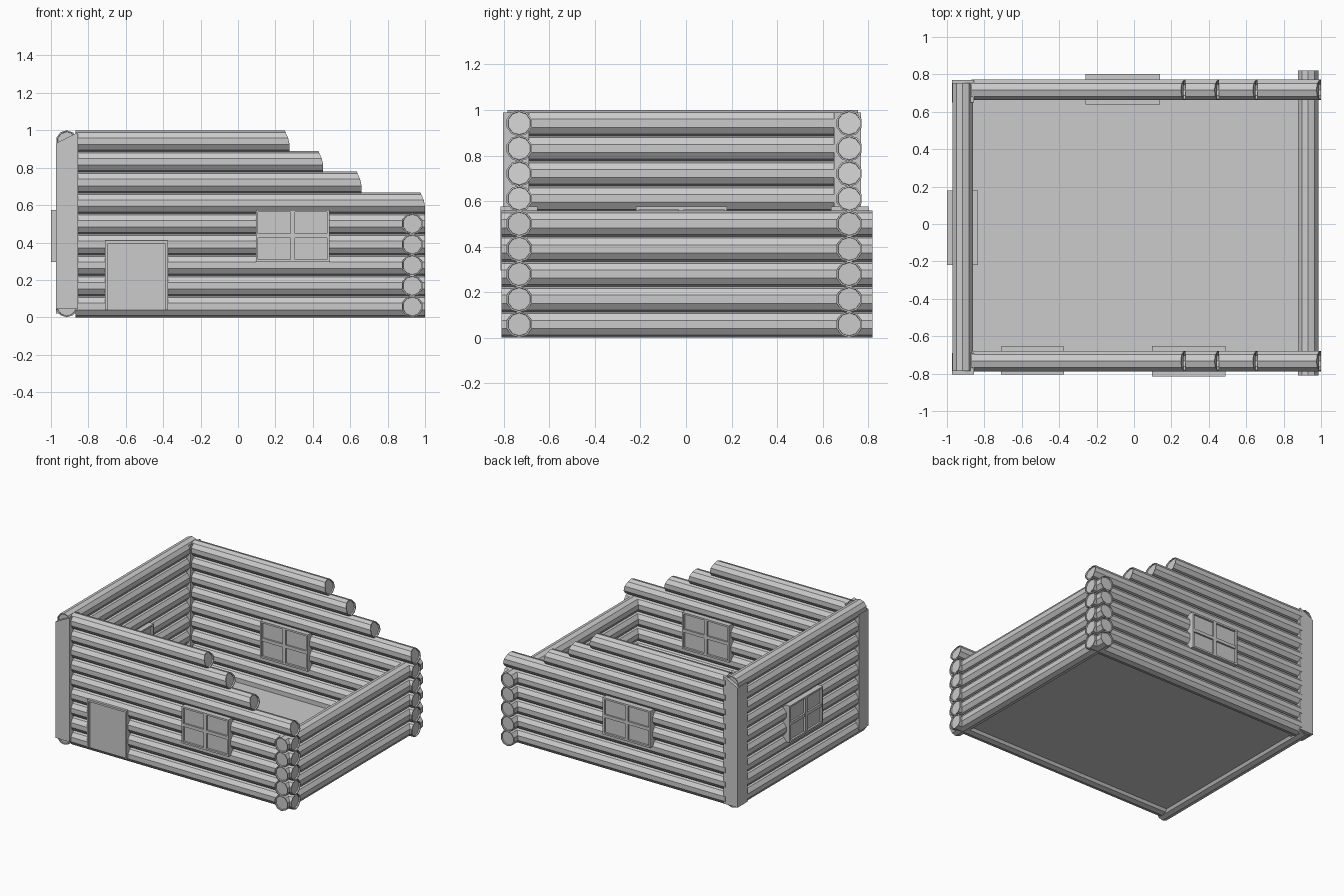
import bpy, bmesh, math
from mathutils import Vector

if "Cube" in bpy.data.objects:
    bpy.data.objects.remove(bpy.data.objects["Cube"])

R, STEP, Z0 = 0.058, 0.1105, 0.058


def finish(bm, name):
    bmesh.ops.recalc_face_normals(bm, faces=bm.faces)
    me = bpy.data.meshes.new(name)
    bm.to_mesh(me)
    bm.free()
    ob = bpy.data.objects.new(name, me)
    bpy.context.collection.objects.link(ob)
    return ob


def log(name, axis, a, b, across, z, slant=0.0):
    """Ten-sided log along x or y, with sunken end caps; slant cuts back the upper end."""
    bm = bmesh.new()

    def ring(pos, r, cut=0.0):
        vs = []
        for i in range(10):
            t = math.radians(90 + 36 * i)
            u, w = r * math.cos(t), r * math.sin(t)
            p = pos - cut * max(0, min(1, w / R))
            vs.append(bm.verts.new((p, across + u, z + w) if axis == 'x'
                                   else (across + u, p, z + w)))
        return vs

    rings = [ring(a + .01, R * .86), ring(a, R * .88), ring(a, R),
             ring(b, R, slant), ring(b, R * .88, slant), ring(b - .01, R * .86, slant)]
    for p, q in zip(rings, rings[1:]):
        for i in range(10):
            j = (i + 1) % 10
            bm.faces.new((p[i], p[j], q[j], q[i]))
    bm.faces.new(rings[0])
    bm.faces.new(rings[-1])
    return finish(bm, name)


def add_box(bm, lo, hi):
    lo, hi = Vector(lo), Vector(hi)
    g = bmesh.ops.create_cube(bm, size=1)
    for v in g['verts']:
        v.co = Vector((v.co[k] + .5) * (hi[k] - lo[k]) + lo[k] for k in range(3))
    return g['verts']


def opening(name, axis, u0, u1, z0, z1, d0, d1, bars, bar_w, rim, has_sill=True):
    """Frame with a recessed panel; axis is the direction of its width."""
    bm = bmesh.new()

    def part(a, b, c, d, inset=0.0):
        e, f = d0 + inset, d1 - inset
        if axis == 'x':
            add_box(bm, (a, e, c), (b, f, d))
        else:
            add_box(bm, (e, a, c), (f, b, d))

    part(u0, u0 + rim, z0, z1)
    part(u1 - rim, u1, z0, z1)
    part(u0 + rim, u1 - rim, z1 - rim, z1)
    if has_sill:
        part(u0 + rim, u1 - rim, z0, z0 + rim)
    part(u0 + rim, u1 - rim, z0, z1 - rim, .015)
    if bars:
        um, zm, h = (u0 + u1) / 2, (z0 + z1) / 2, bar_w / 2
        part(um - h, um + h, z0 + rim, z1 - rim, .001)
        part(u0 + rim, u1 - rim, zm - h, zm + h, .002)
    return finish(bm, name)


# Front and back walls, stepping down toward the right
ends = [1.0] * 6 + [0.66, 0.455, 0.275]
for wall, y in (("front", -0.733), ("back", 0.717)):
    for i, x1 in enumerate(ends):
        log(f"{wall}_wall_log_{i + 1}", 'x', -0.87, x1, y, Z0 + i * STEP,
            0.025 if i > 4 else 0.0)

# Full-height left wall and low right wall
for i in range(9):
    log(f"left_wall_log_{i + 1}", 'y', -0.785, 0.755, -0.916, Z0 + i * STEP)
for i in range(5):
    log(f"right_wall_log_{i + 1}", 'y', -0.81, 0.82, 0.931, Z0 + i * STEP)

# Left corner posts with sloping tops
for name, y0, y1, zb in (("front_corner_post", -0.805, -0.69, .045),
                         ("back_corner_post", 0.65, 0.77, .02)):
    bm = bmesh.new()
    for v in add_box(bm, (-0.973, y0, zb), (-0.855, y1, 0.99)):
        if v.co.z > .5 and v.co.x < -.9:
            v.co.z = 0.93
    finish(bm, name)

# Floor
bm = bmesh.new()
add_box(bm, (-0.90, -0.72, 0.03), (0.93, 0.71, 0.042))
finish(bm, "floor")

# Windows and door
opening("front_window", 'x', 0.095, 0.49, 0.295, 0.575, -0.815, -0.652, True, .024, .013)
opening("back_window", 'x', -0.26, 0.14, 0.295, 0.575, 0.638, 0.802, True, .024, .013)
opening("left_window", 'y', -0.22, 0.18, 0.295, 0.575, -1.0, -0.835, True, .024, .013)
opening("door", 'x', -0.71, -0.375, 0.04, 0.41, -0.805, -0.655, False, 0, .015, False)
